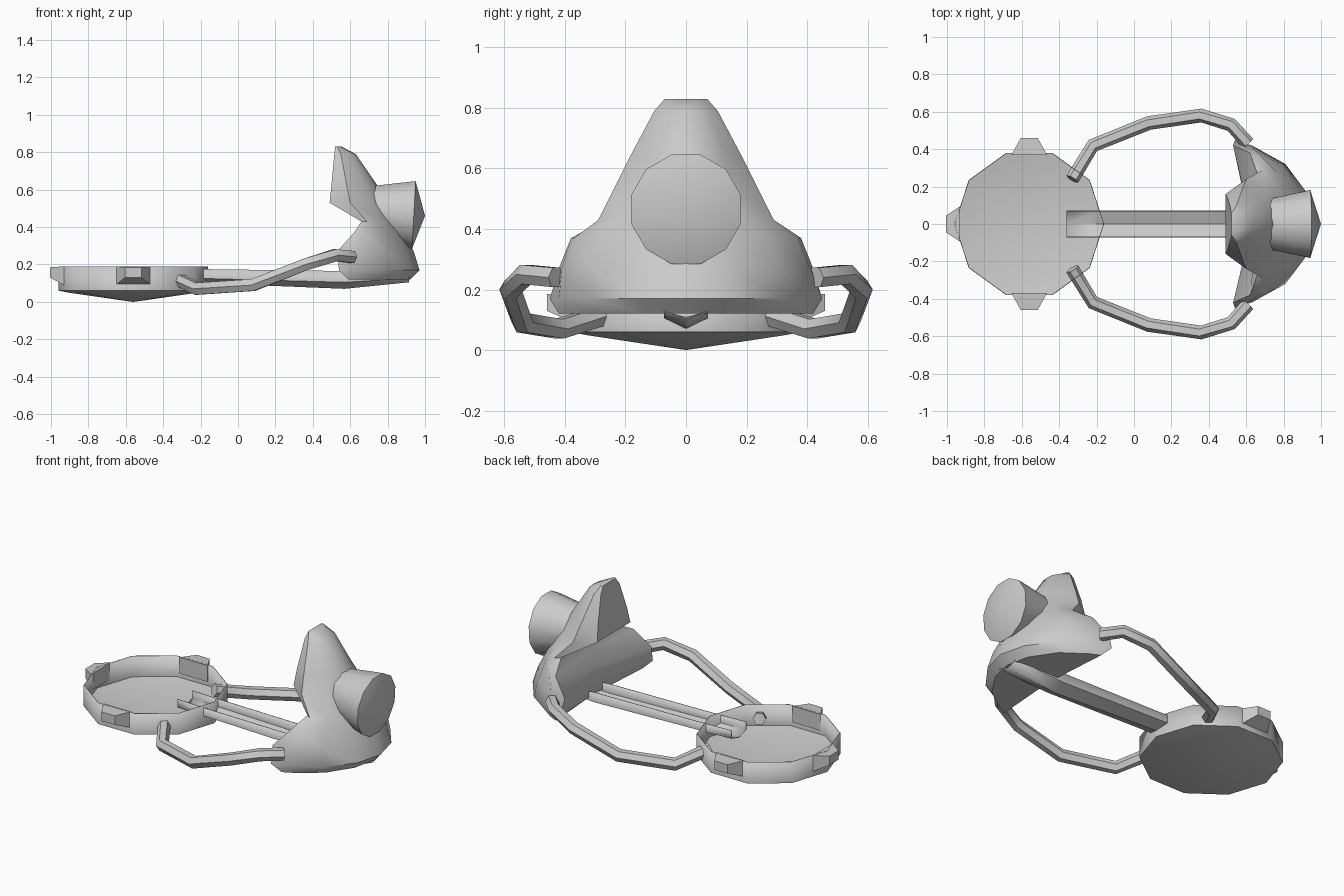
import bpy, bmesh, math
from mathutils import Vector

if "Cube" in bpy.data.objects:
    bpy.data.objects.remove(bpy.data.objects["Cube"])


def finish(name, bm, angle=40, thickness=0.0):
    bmesh.ops.recalc_face_normals(bm, faces=bm.faces)
    me = bpy.data.meshes.new(name)
    bm.to_mesh(me)
    bm.free()
    ob = bpy.data.objects.new(name, me)
    bpy.context.collection.objects.link(ob)
    if thickness:
        mod = ob.modifiers.new("Solidify", "SOLIDIFY")
        mod.thickness = thickness
        mod.offset = -1
    bpy.ops.object.select_all(action="DESELECT")
    bpy.context.view_layer.objects.active = ob
    ob.select_set(True)
    bpy.ops.object.shade_smooth_by_angle(angle=math.radians(angle))
    return ob


def loft(name, rings, closed=True, cap_start=True, cap_end=True, tip=None, **kw):
    """Skin a list of equal-length point rings, with caps or a pointed end."""
    bm = bmesh.new()
    rows = [[bm.verts.new(p) for p in ring] for ring in rings]
    n = len(rows[0])
    for a, b in zip(rows, rows[1:]):
        for i in range(n if closed else n - 1):
            j = (i + 1) % n
            bm.faces.new((a[i], a[j], b[j], b[i]))
    if cap_start:
        bm.faces.new(rows[0])
    if tip:
        t = bm.verts.new(tip)
        for i in range(n):
            bm.faces.new((rows[-1][i], rows[-1][(i + 1) % n], t))
    elif cap_end:
        bm.faces.new(rows[-1])
    return finish(name, bm, **kw)


# Ten-sided shallow dish with a pointed floor
CX = -0.56


def dish_ring(r, z):
    return [(CX + r * math.cos(math.tau * i / 10), r * math.sin(math.tau * i / 10), z)
            for i in range(10)]


loft("dish", [dish_ring(0.4, 0.19), dish_ring(0.4, 0.06), dish_ring(0.35, 0.05)],
     cap_start=False, tip=(CX, 0, 0), thickness=0.004)

# Three tapered lugs around the dish
for label, deg in (("left", 180), ("front", -90), ("back", 90)):
    d = Vector((math.cos(math.radians(deg)), math.sin(math.radians(deg)), 0))
    s = Vector((-d.y, d.x, 0))
    rings = []
    for r, w, z0, z1 in ((0.37, 0.095, 0.09, 0.19), (0.445 if deg == 180 else 0.46, 0.045, 0.13, 0.185)):
        c = Vector((CX, 0, 0)) + d * r
        rings.append([c + s * a * w + Vector((0, 0, z))
                      for a, z in ((-1, z0), (1, z0), (1, z1), (-1, z1))])
    loft(label + "_lug", rings, angle=30)

# Open V-bottomed beam joining dish and body
beam = []
for x, top, mid, bot in ((-0.36, 0.18, 0.13, 0.11), (-0.17, 0.175, 0.125, 0.1),
                         (0.57, 0.165, 0.105, 0.07), (0.915, 0.14, 0.125, 0.105)):
    beam.append([(x, -0.072, top), (x, -0.072, mid), (x, 0, bot),
                 (x, 0.072, mid), (x, 0.072, top)])
loft("beam", beam, closed=False, cap_start=False, cap_end=False, angle=30, thickness=0.004)

# Mirrored bent side tubes
PATH = [(-0.33, 0.24, 0.125), (-0.22, 0.42, 0.07), (0.08, 0.54, 0.09),
        (0.36, 0.58, 0.2), (0.52, 0.53, 0.25), (0.61, 0.43, 0.24)]
for label, side in (("front", -1), ("back", 1)):
    pts = [Vector((x, y * side, z)) for x, y, z in PATH]
    rings = []
    for i, p in enumerate(pts):
        t = (pts[min(i + 1, len(pts) - 1)] - pts[max(i - 1, 0)]).normalized()
        u = t.cross(Vector((0, 0, 1))).normalized()
        v = u.cross(t)
        rings.append([p + 0.037 * (u * math.cos(math.tau * k / 6) + v * math.sin(math.tau * k / 6))
                      for k in range(6)])
    loft(label + "_tube", rings, angle=50)

# Hooded body: height, front centre x, then half outline (x, y), then back centre x
LEVELS = [
    (0.12, 0.62, ((0.59, 0.42), (0.65, 0.39), (0.79, 0.29), (0.89, 0.14)), 0.92),
    (0.17, 0.62, ((0.54, 0.45), (0.63, 0.42), (0.81, 0.32), (0.93, 0.16)), 0.97),
    (0.27, 0.63, ((0.53, 0.42), (0.63, 0.41), (0.79, 0.31), (0.90, 0.15)), 0.94),
    (0.37, 0.66, ((0.62, 0.38), (0.67, 0.37), (0.77, 0.27), (0.85, 0.14)), 0.89),
    (0.43, 0.66, ((0.66, 0.27), (0.69, 0.29), (0.76, 0.22), (0.82, 0.12)), 0.85),
    (0.53, 0.49, ((0.49, 0.16), (0.60, 0.24), (0.71, 0.17), (0.77, 0.09)), 0.80),
    (0.63, 0.50, ((0.50, 0.14), (0.58, 0.19), (0.67, 0.13), (0.72, 0.07)), 0.74),
    (0.79, 0.515, ((0.515, 0.09), (0.55, 0.105), (0.60, 0.08), (0.625, 0.04)), 0.63),
    (0.83, 0.52, ((0.52, 0.06), (0.53, 0.07), (0.545, 0.05), (0.55, 0.03)), 0.555),
]
body = []
for z, front, half, back in LEVELS:
    body.append([(front, 0, z)] + [(x, y, z) for x, y in half] + [(back, 0, z)]
                + [(x, -y, z) for x, y in reversed(half)])
loft("body", body, angle=45)

# Twelve-sided rear nozzle with a low pointed cap
nozzle = []
for x, r, z, lean in ((0.68, 0.13, 0.49, 0.0), (0.94, 0.187, 0.465, 0.01)):
    ring = []
    for i in range(12):
        a = math.tau * (i + 0.5) / 12
        ring.append((x + lean * math.sin(a), r * math.cos(a), z + r * math.sin(a)))
    nozzle.append(ring)
loft("nozzle", nozzle, tip=(1.0, 0, 0.46), angle=35)
